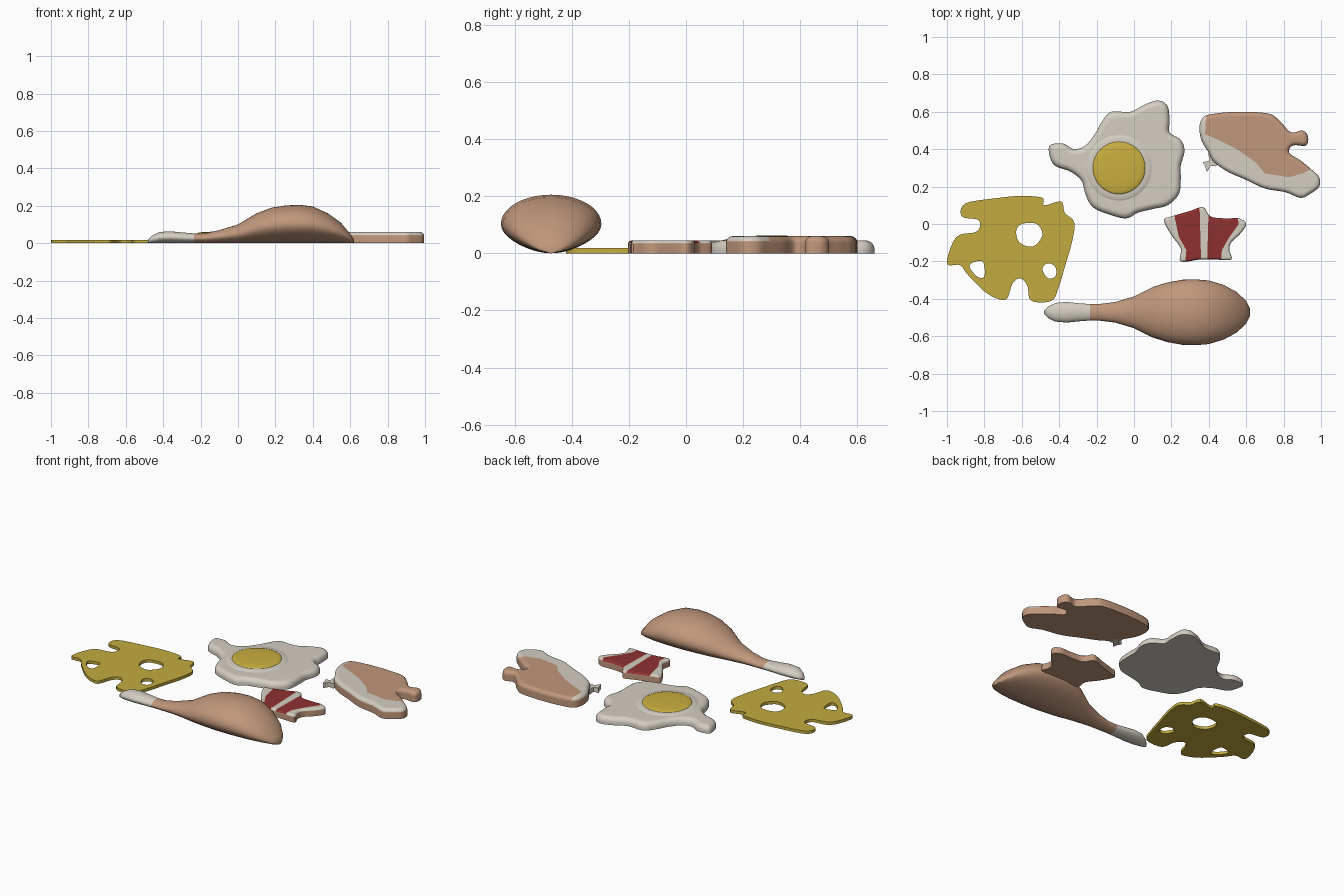
import bpy, bmesh, math
from mathutils import Vector

if "Cube" in bpy.data.objects:
    bpy.data.objects.remove(bpy.data.objects["Cube"], do_unlink=True)


def material(name, color):
    mat = bpy.data.materials.new(name)
    mat.use_nodes = True
    mat.diffuse_color = (*color, 1)
    mat.node_tree.nodes["Principled BSDF"].inputs["Base Color"].default_value = (*color, 1)
    return mat


white = material("cream white", (.66, .62, .54))
tan = material("roast tan", (.53, .31, .2))
yellow = material("cheese yellow", (.54, .41, .05))
gold = material("yolk gold", (.59, .43, .05))
red = material("bacon red", (.27, .03, .03))


def finish(bm, name, mats, angle=40):
    bmesh.ops.recalc_face_normals(bm, faces=bm.faces)
    mesh = bpy.data.meshes.new(name)
    bm.to_mesh(mesh)
    bm.free()
    for mat in mats:
        mesh.materials.append(mat)
    obj = bpy.data.objects.new(name, mesh)
    bpy.context.collection.objects.link(obj)
    bpy.ops.object.select_all(action='DESELECT')
    obj.select_set(True)
    bpy.context.view_layer.objects.active = obj
    bpy.ops.object.shade_smooth_by_angle(angle=math.radians(angle))
    weighted = obj.modifiers.new("even shading", 'WEIGHTED_NORMAL')
    weighted.keep_sharp = True
    return obj


def smooth_loop(points, steps=5):
    """Closed Catmull-Rom curve through points given in hundredths."""
    pts = [Vector(p) / 100 for p in points]
    out = []
    for i in range(len(pts)):
        a, b, c, d = (pts[(i + k) % len(pts)] for k in (-1, 0, 1, 2))
        for s in range(steps):
            t = s / steps
            out.append(b + (c - a) * t / 2 + (a * 2 - b * 5 + c * 4 - d) * t * t / 2
                       + (b * 3 - a - c * 3 + d) * t ** 3 / 2)
    return out


def inset(loop, amount):
    """Move a closed clockwise loop inward along its normals."""
    out = []
    for i, p in enumerate(loop):
        tangent = (loop[(i + 1) % len(loop)] - loop[i - 1]).normalized()
        out.append(p + Vector((tangent.y, -tangent.x)) * amount)
    return out


def bridge(bm, lower, upper):
    n = len(lower)
    for i in range(n):
        j = (i + 1) % n
        bm.faces.new((lower[i], lower[j], upper[j], upper[i]))


def slab(outlines, height, rim=0.0, segments=5):
    """Flat slice with a rounded top rim; extra outlines become holes."""
    bm = bmesh.new()
    profile = [(0, 0), (0, height - rim)]
    if rim:
        for k in range(1, segments + 1):
            a = math.pi / 2 * k / segments
            profile.append((rim * (1 - math.cos(a)), height - rim + rim * math.sin(a)))
    caps = ([], [])
    for points in outlines:
        loop = smooth_loop(points)
        rings = [[bm.verts.new((p.x, p.y, z)) for p in inset(loop, d)] for d, z in profile]
        for lower, upper in zip(rings, rings[1:]):
            bridge(bm, lower, upper)
        for cap, ring in zip(caps, (rings[0], rings[-1])):
            cap += [bm.edges.get((ring[i - 1], ring[i])) for i in range(len(ring))]
    for cap in caps:
        bmesh.ops.triangle_fill(bm, edges=cap, use_beauty=True, normal=(0, 0, 1))
    bmesh.ops.recalc_face_normals(bm, faces=bm.faces)
    return bm


def inside(p, poly):
    hit = False
    for a, b in zip(poly, poly[1:] + poly[:1]):
        if (a.y > p.y) != (b.y > p.y) and p.x < a.x + (p.y - a.y) * (b.x - a.x) / (b.y - a.y):
            hit = not hit
    return hit


def paint(bm, regions, wall=2):
    """Cut the slice along each region; slot 1 inside, wall slot on sides and base."""
    polys = [[Vector(p) / 100 for p in region] for region in regions]
    for poly in polys:
        for a, b in zip(poly, poly[1:] + poly[:1]):
            d = b - a
            bmesh.ops.bisect_plane(bm, geom=bm.verts[:] + bm.edges[:] + bm.faces[:], dist=1e-6,
                                   plane_co=(a.x, a.y, 0), plane_no=(d.y, -d.x, 0))
    bm.normal_update()
    for f in bm.faces:
        c = f.calc_center_median()
        if f.normal.z < .3:
            f.material_index = wall
        elif any(inside(c, poly) for poly in polys):
            f.material_index = 1


def dome(name, center, rings, mat, sides=48):
    """Low mound from (radius, height) rings, closed at the top."""
    bm = bmesh.new()
    loops = []
    for r, z in rings:
        loops.append([bm.verts.new((center[0] + r * math.cos(math.tau * i / sides),
                                    center[1] + r * math.sin(math.tau * i / sides), z))
                      for i in range(sides)])
    for lower, upper in zip(loops, loops[1:]):
        bridge(bm, lower, upper)
    bm.faces.new(loops[-1])
    bm.faces.new(loops[0][::-1])
    finish(bm, name, [mat], 60)


# Cheese slice with three holes
cheese = [(-100, -21), (-95, -7), (-84, -4), (-83, 2), (-92, 4), (-90, 11), (-72, 14),
          (-60, 15), (-49, 14), (-48, 10), (-39, 12), (-37, 6), (-32, 1), (-33, -9),
          (-37, -23), (-40, -33), (-44, -41), (-55, -41), (-57, -33), (-61, -29),
          (-65, -32), (-68, -40), (-73, -40), (-80, -36), (-89, -27), (-93, -22)]
cheese_holes = [[(-63, -4), (-60, 0), (-52, 0), (-49, -6), (-54, -12), (-61, -10)],
                [(-88, -22), (-81, -20), (-80, -28), (-84, -28)],
                [(-49, -24), (-46, -21), (-42, -23), (-42, -28), (-46, -29)]]
finish(slab([cheese] + cheese_holes, .018), "cheese_slice", [yellow])

# Fried egg: white, raised centre and yolk
egg = [(-45, 36), (-45, 42), (-38, 43), (-32, 40), (-26, 42), (-21, 48), (-17, 55),
       (-12, 60), (-2, 60), (6, 64), (13, 66), (18, 63), (19, 55), (19, 49), (25, 45),
       (27, 39), (25, 31), (25, 24), (24, 16), (18, 10), (10, 8), (2, 6), (-4, 3),
       (-13, 5), (-22, 9), (-26, 16), (-28, 23), (-34, 28), (-42, 31)]
finish(slab([egg], .045, .032), "egg_white", [white])
yolk_center = (-.08, .3)
dome("egg_white_mound", yolk_center, [(.18, .04), (.175, .045), (.16, .049), (.14, .052)], white)
dome("egg_yolk", yolk_center, [(.142, .045), (.14, .052), (.13, .056), (.11, .059),
                               (.07, .061), (.03, .062)], gold)

# Meat slice with a pale fat rim along one side
meat = [(35, 52), (37, 57), (43, 59), (57, 60), (72, 59), (78, 55), (84, 49), (90, 50),
        (93, 47), (92, 42), (85, 42), (83, 38), (89, 34), (95, 29), (99, 25), (99, 20),
        (94, 16), (89, 14), (81, 17), (70, 19), (59, 24), (50, 28), (43, 33), (40, 38), (36, 45)]
meat_top = [(39, 70), (38, 48), (45, 45), (55, 40), (65, 33), (70, 27), (83, 25),
            (90, 27), (96, 30), (110, 40), (110, 70)]
bm = slab([meat], .06, .024)
paint(bm, [meat_top])
finish(bm, "meat_slice", [white, tan, tan])
scrap = [(40, 38), (44, 34), (44, 31), (41, 31), (39, 28), (38, 31), (37, 33), (40, 34)]
finish(slab([scrap], .03), "meat_skin_scrap", [white])

# Bacon strip with fat edges and a fat stripe
bacon = [(16, 2), (20, 4), (30, 7), (37, 9), (41, 4), (49, 3), (56, 3), (60, 0), (57, -5),
         (52, -10), (51, -14), (52, -19), (43, -19), (35, -19), (25, -20), (25, -13), (20, -6)]
lean = [[(20, 12), (35, 12), (36, -25), (27, -25), (28, -14), (24, -7)],
        [(40, 12), (54, 12), (56, 0), (51, -7), (47, -14), (46, -25), (39, -25)]]
bm = slab([bacon], .045, .014)
paint(bm, lean)
finish(bm, "bacon_strip", [white, red, tan])

# Drumstick: (x, half width, height) stations, in hundredths, with an egg-shaped section
stations = [(-48, 1, 2), (-46, 3, 4), (-42, 5, 6), (-36, 5.5, 6.3), (-28, 4.7, 5.6),
            (-23.5, 4.4, 5.2), (-18, 4.5, 5.2), (-10, 5.5, 7), (0, 8.5, 10), (10, 13.5, 16),
            (18, 16, 19), (26, 17.4, 20.2), (33, 17.6, 20.5), (40, 17, 19.6), (48, 14.6, 16),
            (55, 10.8, 11), (60, 6, 5), (62, 2, 2)]
sides = 40
bm = bmesh.new()
rings = []
for x, w, h in stations:
    ring = []
    for i in range(sides):
        a = math.tau * i / sides
        taper = 1 - .22 * max(0, -math.sin(a)) ** 2
        ring.append(bm.verts.new((x / 100, -.472 + w * math.cos(a) * taper / 100,
                                  h * (1 + math.sin(a)) / 200)))
    rings.append(ring)
for lower, upper in zip(rings, rings[1:]):
    bridge(bm, lower, upper)
bm.faces.new(rings[0])
bm.faces.new(rings[-1])
for f in bm.faces:
    f.material_index = int(f.calc_center_median().x > -.235)
finish(bm, "drumstick", [white, tan], 60)
